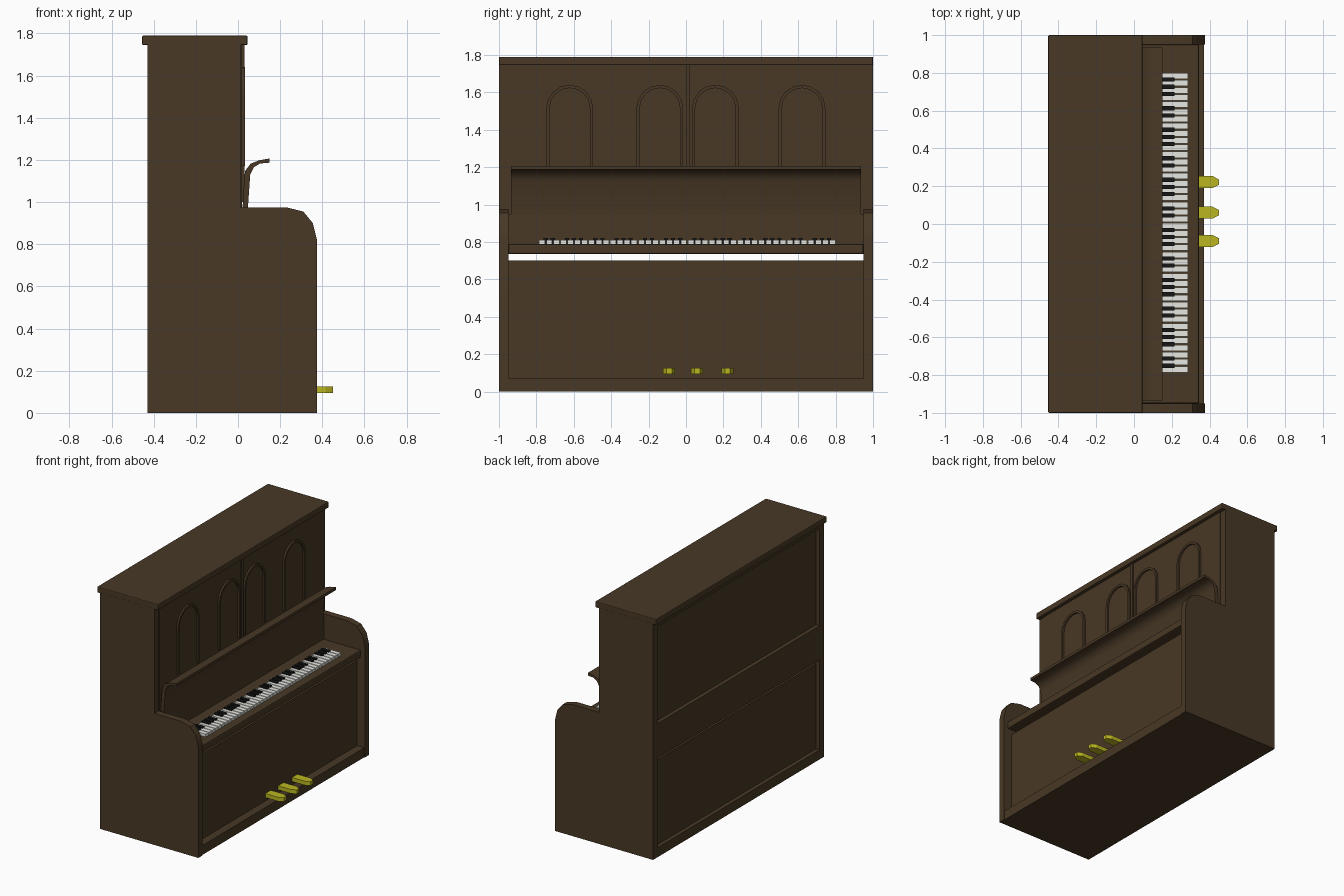
import bpy, bmesh, math

if "Cube" in bpy.data.objects:
    bpy.data.objects.remove(bpy.data.objects["Cube"])


def mat(name, rgb):
    m = bpy.data.materials.new(name)
    m.diffuse_color = (*rgb, 1)
    m.use_nodes = True
    m.node_tree.nodes["Principled BSDF"].inputs["Base Color"].default_value = m.diffuse_color
    return m


WOOD = mat("dark_wood", (0.065, 0.04, 0.019))
IVORY = mat("ivory", (0.8, 0.8, 0.76))
EBONY = mat("ebony", (0.008, 0.008, 0.008))
BRASS = mat("brass", (0.5, 0.47, 0.015))


def finish(bm, name, material, bevel=0, smooth=False):
    bmesh.ops.recalc_face_normals(bm, faces=bm.faces[:])
    me = bpy.data.meshes.new(name)
    bm.to_mesh(me)
    bm.free()
    me.materials.append(material)
    ob = bpy.data.objects.new(name, me)
    bpy.context.collection.objects.link(ob)
    if bevel:
        b = ob.modifiers.new("bevel", 'BEVEL')
        b.width, b.segments = bevel, 2
    if smooth:
        bpy.ops.object.select_all(action='DESELECT')
        ob.select_set(True)
        bpy.context.view_layer.objects.active = ob
        bpy.ops.object.shade_smooth_by_angle(angle=math.radians(35))
    return ob


def add_box(bm, x, y, z):
    vs = bmesh.ops.create_cube(bm, size=1)["verts"]
    for v in vs:
        for i, (lo, hi) in enumerate((x, y, z)):
            v.co[i] = lo if v.co[i] < 0 else hi


def box(name, x, y, z, material=WOOD, bevel=0):
    bm = bmesh.new()
    add_box(bm, x, y, z)
    return finish(bm, name, material, bevel)


def prism(name, pts, place, a, b, material=WOOD, smooth=False):
    """Extrude a closed 2D outline from a to b; place(u, v, w) gives xyz."""
    bm = bmesh.new()
    face = bm.faces.new([bm.verts.new(place(u, v, a)) for u, v in pts])
    new = bmesh.ops.extrude_face_region(bm, geom=[face])["geom"]
    shift = [q - p for p, q in zip(place(0, 0, a), place(0, 0, b))]
    bmesh.ops.translate(bm, vec=shift, verts=[g for g in new if isinstance(g, bmesh.types.BMVert)])
    return finish(bm, name, material, smooth=smooth)


along_y = lambda u, v, w: (u, w, v)
along_x = lambda u, v, w: (w, u, v)
along_z = lambda u, v, w: (u, v, w)

# Side panels with rounded cheeks
side = [(-0.43, 0), (0.375, 0), (0.375, 0.82), (0.355, 0.90), (0.31, 0.955),
        (0.23, 0.975), (0.015, 0.975), (0.015, 1.75), (-0.43, 1.75)]
prism("left_side", side, along_y, -1, -0.95, smooth=True)
prism("right_side", side, along_y, 0.95, 1, smooth=True)

# Case: lid, plinth, lower and upper panels, back rails
W = (-0.95, 0.95)
box("lid", (-0.455, 0.045), (-1, 1), (1.745, 1.79), bevel=0.006)
box("plinth", (-0.43, 0.37), W, (0, 0.07))
box("lower_case", (-0.40, 0.31), W, (0.06, 0.70))
box("upper_case", (-0.40, 0.02), W, (0.735, 1.75))
box("back_beam", (-0.43, -0.39), W, (0.735, 0.99))
box("back_top_rail", (-0.43, -0.39), W, (1.71, 1.75))

# Key bed, fallboard
box("key_bed", (0, 0.345), W, (0.735, 0.79), bevel=0.008)
box("fallboard", (0, 0.04), W, (0.78, 0.95))

# Curved music shelf
shelf = [(0.02, 0.945), (0.045, 0.945), (0.058, 1.13), (0.075, 1.165), (0.105, 1.183),
         (0.15, 1.187), (0.15, 1.207), (0.10, 1.198), (0.06, 1.182), (0.035, 1.15), (0.03, 1.12)]
prism("music_shelf", shelf, along_y, -0.935, 0.935, smooth=True)

# Centre divider and arch mouldings on the upper panel
box("centre_divider", (0.01, 0.03), (0, 0.02), (1.0, 1.745))


def arch_line(c, r):
    arc = [(c + r * math.cos(math.pi * i / 8), 1.515 + r * math.sin(math.pi * i / 8)) for i in range(9)]
    return [(c + r, 1.17)] + arc + [(c - r, 1.17)]


for n, c in enumerate((-0.622, -0.14, 0.157, 0.62)):
    prism(f"arch_moulding_{n + 1}", arch_line(c, 0.125) + arch_line(c, 0.108)[::-1],
          along_x, 0.01, 0.033)

# Keyboard: six octaves of white and black keys
whites, blacks = bmesh.new(), bmesh.new()
step, start = 1.59 / 42, -0.788
for i in range(42):
    y = start + i * step
    add_box(whites, (0.15, 0.285), (y + 0.003, y + step - 0.003), (0.785, 0.811))
    if i % 7 not in (2, 6):
        add_box(blacks, (0.15, 0.215), (y + step - 0.011, y + step + 0.011), (0.785, 0.82))
finish(whites, "white_keys", IVORY)
finish(blacks, "black_keys", EBONY)

# Pedals with tapered tips
for n, y in enumerate((-0.09, 0.06, 0.222)):
    pts = [(0.30, y - 0.032), (0.415, y - 0.032), (0.45, y - 0.014),
           (0.45, y + 0.014), (0.415, y + 0.032), (0.30, y + 0.032)]
    prism(f"pedal_{n + 1}", pts, along_z, 0.095, 0.125, BRASS)
